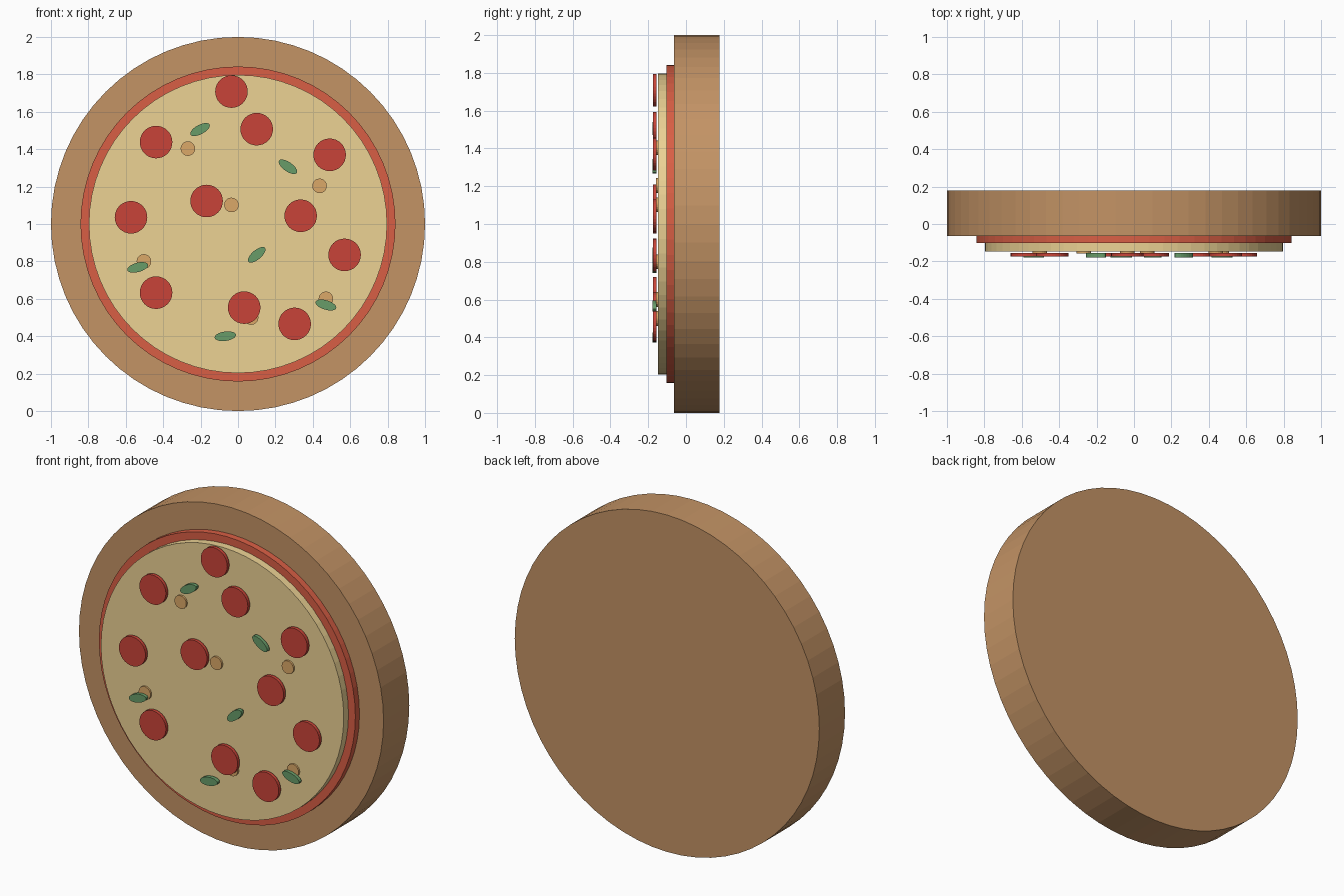
import bpy, math
from mathutils import Matrix

if "Cube" in bpy.data.objects:
    bpy.data.objects.remove(bpy.data.objects["Cube"])


def material(name, hexcode):
    # display colour converted to linear
    def lin(v):
        return v / 12.92 if v <= 0.04045 else ((v + 0.055) / 1.055) ** 2.4
    rgb = [lin(int(hexcode[i:i + 2], 16) / 255) for i in (0, 2, 4)]
    m = bpy.data.materials.new(name)
    m.diffuse_color = (*rgb, 1)
    m.use_nodes = True
    m.node_tree.nodes["Principled BSDF"].inputs["Base Color"].default_value = m.diffuse_color
    return m


def disc(name, x, z, rx, rz, front, back, sides, mat, angle=0):
    # flat disc facing -y, optionally elliptical and turned in the front plane
    bpy.ops.mesh.primitive_cylinder_add(vertices=sides, radius=1, depth=1)
    ob = bpy.context.object
    ob.name = name
    ob.data.transform(Matrix.Translation((x, (front + back) / 2, z))
                      @ Matrix.Rotation(-math.radians(angle), 4, 'Y')
                      @ Matrix.Diagonal((rx, back - front, rz, 1))
                      @ Matrix.Rotation(math.radians(90), 4, 'X'))
    ob.data.materials.append(mat)
    return ob


crust = material("crust", "C39365")
sauce = material("sauce", "D95F45")
cheese = material("cheese", "ECD294")
meat = material("pepperoni", "C94438")
leaf = material("basil", "689C69")
tan = material("mushroom", "DBA968")

# stacked base layers
disc("crust", 0, 1, 1, 1, -0.063, 0.178, 64, crust)
disc("sauce", 0, 1, 0.842, 0.842, -0.102, -0.063, 64, sauce)
disc("cheese", 0, 1, 0.797, 0.797, -0.147, -0.102, 64, cheese)

# pepperoni slices
for x, z in [(-.035, 1.708), (.1, 1.507), (-.438, 1.438), (.49, 1.37),
             (-.168, 1.123), (-.572, 1.036), (.335, 1.044), (.57, .835),
             (-.438, .633), (.033, .553), (.303, .466)]:
    disc("pepperoni", x, z, 0.087, 0.087, -0.175, -0.155, 32, meat)

# mushroom pieces
for x, z in [(-.268, 1.403), (.436, 1.204), (-.035, 1.102),
             (-.503, .8), (.47, .6), (.07, .5)]:
    disc("mushroom", x, z, 0.039, 0.039, -0.158, -0.143, 20, tan)

# basil leaves
for x, z, a in [(-.203, 1.505, 28), (.267, 1.306, -35), (.1, .835, 40),
                (-.536, .768, 15), (.47, .567, -17), (-.068, .4, 8)]:
    disc("basil_leaf", x, z, 0.058, 0.025, -0.178, -0.156, 20, leaf, a)
